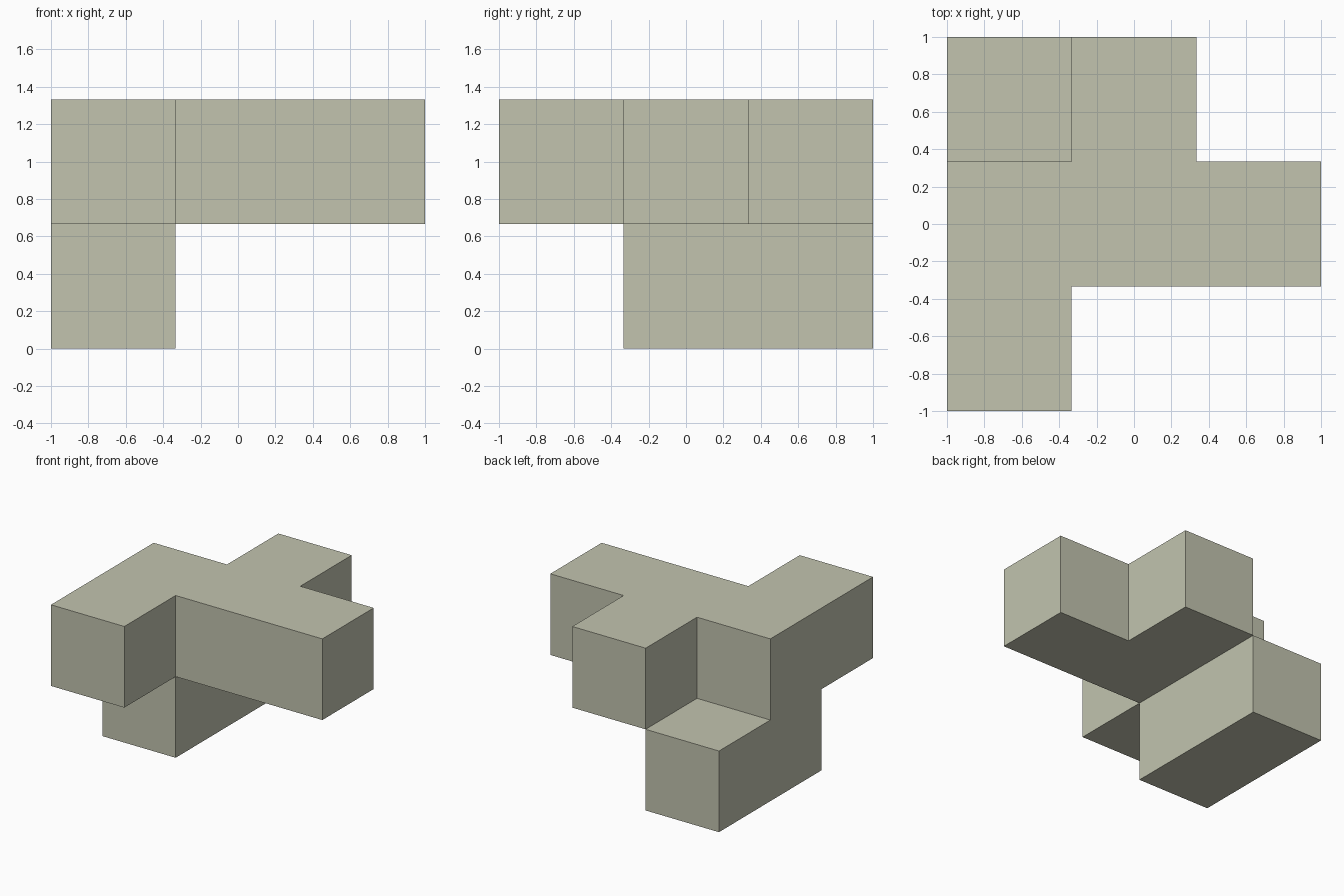
import bpy, bmesh, math
from mathutils import Vector

if "Cube" in bpy.data.objects:
    bpy.data.objects.remove(bpy.data.objects["Cube"])

S = 2 / 3  # edge length of one cube cell

# Occupied cells (x, y, z): lower bar, then upper branching layer
CELLS = {(0, 1, 0), (0, 2, 0),
         (0, 0, 1), (0, 1, 1), (1, 1, 1), (2, 1, 1), (1, 2, 1)}

stone = bpy.data.materials.new("pale_olive_grey")
stone.diffuse_color = (0.54, 0.55, 0.43, 1)
stone.use_nodes = True
stone.node_tree.nodes["Principled BSDF"].inputs["Base Color"].default_value = stone.diffuse_color

# Only the exposed cell sides become faces, so the result is one closed shell
bm = bmesh.new()
for cell in sorted(CELLS):
    centre = Vector(((cell[0] - 1) * S, (cell[1] - 1) * S, (cell[2] + 0.5) * S))
    for axis in range(3):
        for sign in (-1, 1):
            neighbour = list(cell)
            neighbour[axis] += sign
            if tuple(neighbour) in CELLS:
                continue
            n, u = Vector((0, 0, 0)), Vector((0, 0, 0))
            n[axis], u[(axis + 1) % 3] = sign, 1
            v = n.cross(u)
            bm.faces.new([bm.verts.new(centre + (n + a * u + b * v) * S / 2)
                          for a, b in ((-1, -1), (1, -1), (1, 1), (-1, 1))])

# Weld the cells and merge coplanar faces into clean flat sides
bmesh.ops.remove_doubles(bm, verts=bm.verts[:], dist=0.001)
bmesh.ops.dissolve_limit(bm, angle_limit=math.radians(1),
                         verts=bm.verts[:], edges=bm.edges[:])

mesh = bpy.data.meshes.new("cube_puzzle_piece")
bm.to_mesh(mesh)
bm.free()
mesh.materials.append(stone)
piece = bpy.data.objects.new("cube_puzzle_piece", mesh)
bpy.context.collection.objects.link(piece)
